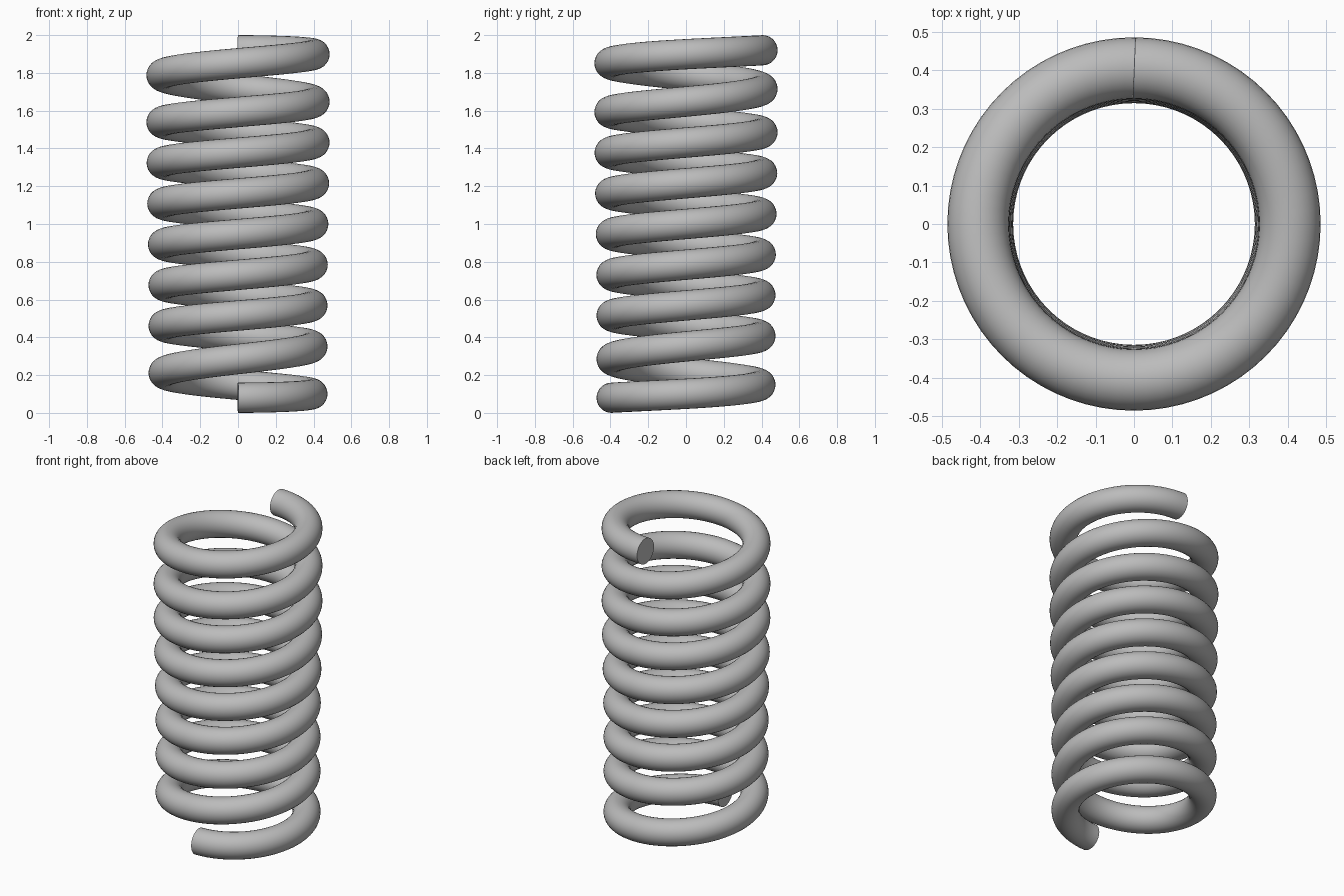
import bpy
import math

# Remove the default cube only
cube = bpy.data.objects.get("Cube")
if cube:
    bpy.data.objects.remove(cube, do_unlink=True)

TURNS = 8.5
STEPS_PER_TURN = 72
WIRE = 0.08
PITCH = 0.2155
# Wire height at each quarter turn of the flattened end coil
END_HEIGHTS = [0.08, 0.101, 0.149, 0.212, 0.285, 0.352, 0.407]


def low_height(t):
    """Height of the wire centre in the lower half of the spring."""
    if t >= 1.5:
        return 1 + (t - TURNS / 2) * PITCH
    knots = [END_HEIGHTS[1] - 0.005] + END_HEIGHTS + [END_HEIGHTS[-1] + PITCH / 4]
    i = int(t * 4)
    u = t * 4 - i
    a, b, c, d = knots[i:i + 4]
    # Smooth interpolation through the knots
    return b + u / 2 * (c - a + u * (2 * a - 5 * b + 4 * c - d
                                     + u * (3 * (b - c) + d - a)))


def height(t):
    # The upper end mirrors the lower end
    return low_height(t) if t <= TURNS / 2 else 2 - low_height(TURNS - t)


def radius(z):
    # The coil widens very slightly towards the top
    u = min(max((z - 0.6) / 0.9, 0), 1)
    return 0.394 + 0.011 * u * u * (3 - 2 * u)


# Material
metal = bpy.data.materials.new("grey_metal")
metal.use_nodes = True
colour = (0.5, 0.5, 0.5, 1)
metal.diffuse_color = colour
for node in metal.node_tree.nodes:
    if node.type == "BSDF_PRINCIPLED":
        node.inputs["Base Color"].default_value = colour

# Helical path with a round bevel and flat end caps
curve = bpy.data.curves.new("coil_spring", "CURVE")
curve.dimensions = "3D"
curve.twist_mode = "Z_UP"
curve.bevel_depth = WIRE
curve.bevel_resolution = 12
curve.use_fill_caps = True
path = curve.splines.new("POLY")
count = int(TURNS * STEPS_PER_TURN)
path.points.add(count)
for i, point in enumerate(path.points):
    t = i / STEPS_PER_TURN
    angle = math.tau * t - math.pi / 2
    z = height(t)
    r = radius(z)
    point.co = (r * math.cos(angle), r * math.sin(angle), z, 1)
curve.materials.append(metal)

spring = bpy.data.objects.new("coil_spring", curve)
bpy.context.collection.objects.link(spring)

# Turn into a mesh with smooth sides and sharp caps
bpy.ops.object.select_all(action="DESELECT")
spring.select_set(True)
bpy.context.view_layer.objects.active = spring
bpy.ops.object.convert(target="MESH")
bpy.ops.object.mode_set(mode="EDIT")
bpy.ops.mesh.select_all(action="SELECT")
bpy.ops.mesh.remove_doubles(threshold=0.0001)
bpy.ops.mesh.normals_make_consistent(inside=False)
bpy.ops.object.mode_set(mode="OBJECT")
bpy.ops.object.shade_smooth_by_angle(angle=math.radians(40))
